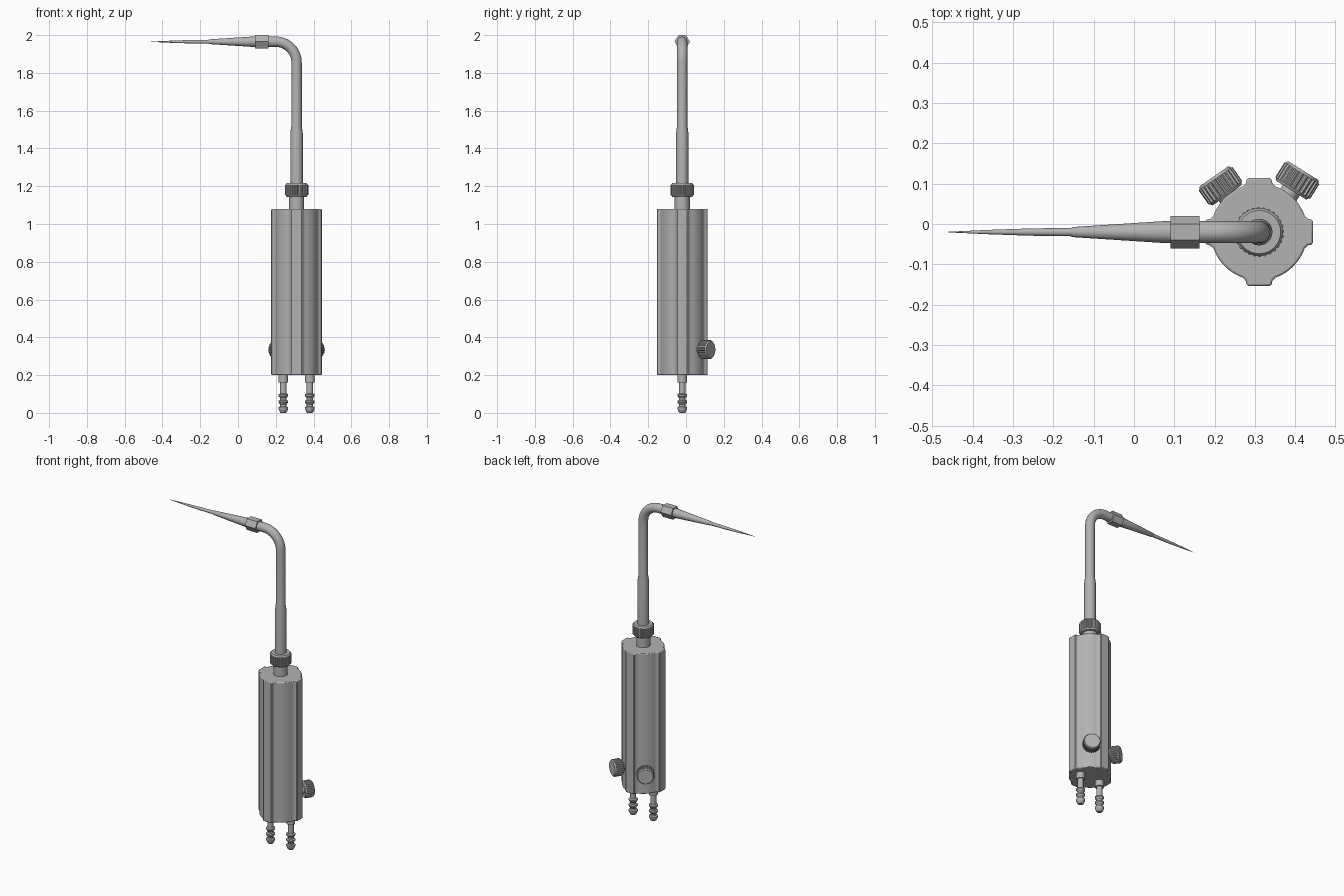
import bpy, bmesh, math
from mathutils import Vector

cube = bpy.data.objects.get("Cube")
if cube:
    bpy.data.objects.remove(cube, do_unlink=True)

steel = bpy.data.materials.new("brushed_grey_metal")
steel.use_nodes = True
GREY = (0.45, 0.45, 0.45, 1)
steel.diffuse_color = GREY
steel.node_tree.nodes["Principled BSDF"].inputs["Base Color"].default_value = GREY

X, Y, Z = Vector((1, 0, 0)), Vector((0, 1, 0)), Vector((0, 0, 1))
CX, CY = 0.31, -0.02


def finish(name, bm, angle=35):
    bmesh.ops.recalc_face_normals(bm, faces=bm.faces)
    mesh = bpy.data.meshes.new(name)
    bm.to_mesh(mesh)
    bm.free()
    mesh.materials.append(steel)
    obj = bpy.data.objects.new(name, mesh)
    bpy.context.collection.objects.link(obj)
    bpy.ops.object.select_all(action='DESELECT')
    obj.select_set(True)
    bpy.context.view_layer.objects.active = obj
    bpy.ops.object.shade_smooth_by_angle(angle=math.radians(angle))
    return obj


def sweep(name, rings, side, sides=32, angle=35):
    """Skin round rings of (centre, axis, radius, groove depth)."""
    bm = bmesh.new()
    loops = []
    for centre, axis, radius, groove in rings:
        other = axis.cross(side)
        loop = []
        for i in range(sides):
            a = math.tau * i / sides
            r = radius - (groove if i % 4 > 1 else 0)
            loop.append(bm.verts.new(centre + r * (side * math.cos(a) + other * math.sin(a))))
        loops.append(loop)
    for low, high in zip(loops, loops[1:]):
        for i in range(sides):
            j = (i + 1) % sides
            bm.faces.new((low[i], low[j], high[j], high[i]))
    bm.faces.new(loops[0])
    bm.faces.new(loops[-1])
    return finish(name, bm, angle)


def lathe(name, origin, axis, profile, side, sides=32):
    return sweep(name, [(origin + axis * d, axis, r, 0) for d, r in profile], side, sides)


def knurled(name, origin, axis, length, radius, side, teeth):
    """Grip with chamfered ends and grooves around its side."""
    c, g = length * 0.12, radius * 0.08
    steps = ((0, radius * 0.86, 0), (c, radius * 0.95, 0), (c, radius, g),
             (length - c, radius, g), (length - c, radius * 0.95, 0), (length, radius * 0.86, 0))
    rings = [(origin + axis * d, axis, r, k) for d, r, k in steps]
    return sweep(name, rings, side, teeth * 4, 30)


# Handle body: a cylinder with four rounded ribs
half_rib = ((0.026, 0.134), (0.031, 0.130), (0.033, 0.121), (0.040, 0.1131))
bm = bmesh.new()
outline = []
for quarter in range(4):
    turn = quarter * math.pi / 2
    points = [(-t, r) for t, r in reversed(half_rib)] + list(half_rib)
    polar = [(math.hypot(t, r), math.atan2(t, r)) for t, r in points]
    start = polar[-1][1]
    span = math.pi / 2 - 2 * start
    polar += [(0.12, start + span * i / 10) for i in range(1, 10)]
    for r, a in polar:
        outline.append(bm.verts.new((CX + r * math.sin(a + turn), CY + r * math.cos(a + turn), 0.2)))
base = bm.faces.new(outline)
top = bmesh.ops.extrude_face_region(bm, geom=[base])
bmesh.ops.translate(bm, vec=(0, 0, 0.88), verts=[v for v in top["geom"] if isinstance(v, bmesh.types.BMVert)])
body = finish("handle_body", bm)
bevel = body.modifiers.new("edge_softening", 'BEVEL')
bevel.width = 0.005
bevel.segments = 2
bevel.limit_method = 'ANGLE'
bevel.angle_limit = math.radians(70)

# Neck collar and knurled clamping nut
foot = Vector((CX, CY, 0))
lathe("neck_collar", foot, Z, [(1.07, 0.04), (1.16, 0.04)], Y)
knurled("clamp_nut", foot + Z * 1.144, Z, 0.072, 0.062, Y, 28)

# Bent neck tube, thicker in its lower half
rings = [(foot + Z * z, Z, r, 0) for z, r in ((1.15, 0.033), (1.48, 0.033), (1.52, 0.0275))]
BEND = 0.11
for i in range(17):
    a = math.pi / 2 * i / 16
    centre = Vector((CX - BEND + BEND * math.cos(a), CY, 1.855 + BEND * math.sin(a)))
    rings.append((centre, Vector((-math.sin(a), 0, math.cos(a))), 0.0275, 0))
rings.append((Vector((0.13, CY, 1.965)), -X, 0.0275, 0))
sweep("neck_tube", rings, Y)

# Hexagonal tip nut and tapered nozzle
tip = Vector((0.162, CY, 1.965))
lathe("tip_nut", tip, -X, [(0, 0.0404), (0.072, 0.0404)], Y, 6)
lathe("nozzle", tip, -X, [(0.06, 0.028), (0.09, 0.027), (0.314, 0.0125), (0.317, 0.0105)], Y)
lathe("needle", tip, -X, [(0.31, 0.0105), (0.42, 0.009), (0.52, 0.0055), (0.622, 0.0008)], Y, 24)

# Valve knobs on the back, each on a short stem
for name, x, y, degrees in (("left", 0.42, 0.132, 58), ("right", 0.198, 0.118, 125)):
    a = math.radians(degrees)
    axis = Vector((math.cos(a), math.sin(a), 0))
    end = Vector((x, y, 0.335))
    knurled(name + "_valve_knob", end - axis * 0.057, axis, 0.057, 0.051, Z, 24)
    lathe(name + "_valve_stem", end - axis * 0.1, axis, [(0, 0.025), (0.06, 0.025)], Z)

# Barbed hose connectors under the body
barbs = [(0.0, 0.013), (0.004, 0.018)]
for z in (0.022, 0.056, 0.09):
    barbs += [(z, 0.026), (z + 0.008, 0.026), (z + 0.012, 0.017), (z + 0.022, 0.017)]
barbs += [(0.162, 0.017), (0.162, 0.025), (0.21, 0.025)]
for name, offset in (("left", 0.07), ("right", -0.07)):
    lathe(name + "_hose_barb", foot + X * offset, Z, barbs, Y)
